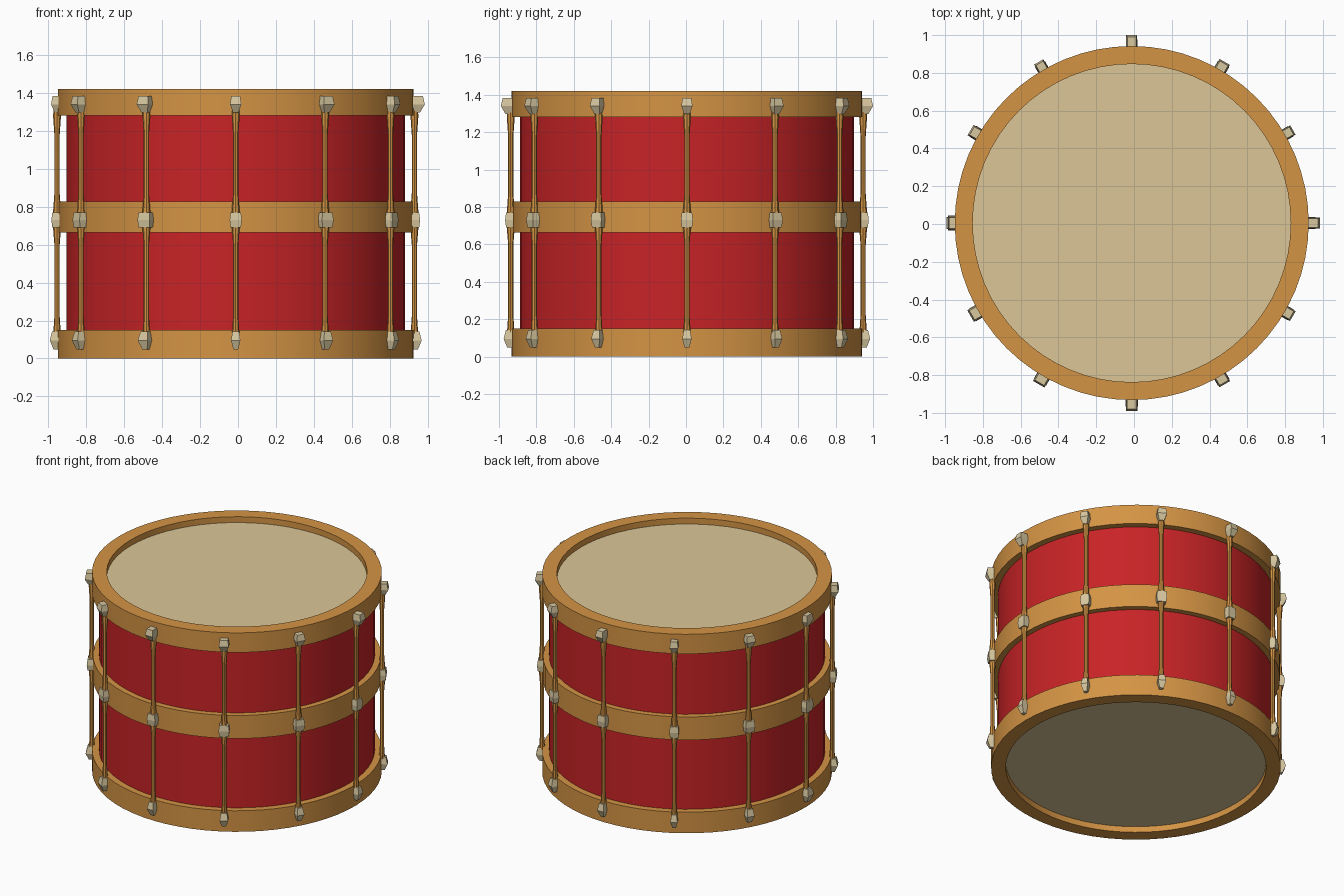
import bpy, bmesh, math, random
from mathutils import Matrix, Vector

if "Cube" in bpy.data.objects:
    bpy.data.objects.remove(bpy.data.objects["Cube"])

random.seed(4)
CX, CY = -0.012, 0.005          # drum axis
SIDES = 64


def material(name, r, g, b):
    lin = [((c / 255 + 0.055) / 1.055) ** 2.4 for c in (r, g, b)]
    m = bpy.data.materials.new(name)
    m.diffuse_color = (*lin, 1)
    m.use_nodes = True
    m.node_tree.nodes["Principled BSDF"].inputs["Base Color"].default_value = m.diffuse_color
    return m


RED = material("red shell", 200, 35, 38)
WOOD = material("golden wood", 212, 148, 68)
SKIN = material("cream skin", 219, 198, 150)
LUG = material("pale lug", 216, 200, 160)


def add_object(name, bm, mat, smooth=True):
    bmesh.ops.recalc_face_normals(bm, faces=bm.faces)
    me = bpy.data.meshes.new(name)
    bm.to_mesh(me)
    bm.free()
    me.materials.append(mat)
    ob = bpy.data.objects.new(name, me)
    bpy.context.collection.objects.link(ob)
    if smooth:
        bpy.context.view_layer.objects.active = ob
        ob.select_set(True)
        bpy.ops.object.shade_smooth_by_angle(angle=math.radians(35))
        ob.select_set(False)
    return ob


def lathe(name, profile, mat, closed=False, centre=(CX, CY), sides=SIDES):
    """Spin an (r, z) profile about a vertical axis."""
    bm = bmesh.new()
    rings = []
    for r, z in profile:
        rings.append([bm.verts.new((centre[0] + r * math.cos(2 * math.pi * k / sides),
                                    centre[1] + r * math.sin(2 * math.pi * k / sides), z))
                      for k in range(sides)])
    pairs = list(zip(rings, rings[1:]))
    if closed:
        pairs.append((rings[-1], rings[0]))
    else:
        bm.faces.new(rings[0])
        bm.faces.new(rings[-1])
    for a, b in pairs:
        for k in range(sides):
            n = (k + 1) % sides
            bm.faces.new((a[k], a[n], b[n], b[k]))
    return add_object(name, bm, mat)


def hoop(name, r_in, r_out, z0, z1):
    return lathe(name, [(r_in, z0), (r_out, z0), (r_out, z1), (r_in, z1)], WOOD, closed=True)


# Shell, skins and hoops
lathe("shell", [(0.892, 0.06), (0.892, 1.36)], RED)
lathe("top_skin", [(0.86, 1.34), (0.86, 1.378)], SKIN)
lathe("bottom_skin", [(0.86, 0.042), (0.86, 0.08)], SKIN)
hoop("top_hoop", 0.842, 0.937, 1.28, 1.42)
hoop("middle_hoop", 0.87, 0.932, 0.663, 0.828)
hoop("bottom_hoop", 0.842, 0.937, 0.0, 0.15)


def lug(name, angle, z, reach, width, height, top, bottom):
    """Chunky faceted block whose ends narrow by the top / bottom factors."""
    bm = bmesh.new()
    bmesh.ops.create_cube(bm, size=1)
    bmesh.ops.subdivide_edges(bm, edges=[e for e in bm.edges
                              if abs(e.verts[0].co.z - e.verts[1].co.z) > 0.5], cuts=1)
    inner = 0.92
    for v in bm.verts:
        s = top if v.co.z > 0.1 else bottom if v.co.z < -0.1 else 1
        depth = (v.co.x + 0.5) * (0.35 + 0.65 * s)
        v.co = Vector((inner + depth * (reach - inner), v.co.y * width * s, v.co.z * height))
    place = Matrix.Translation((CX, CY, z)) @ Matrix.Rotation(angle, 4, 'Z')
    bmesh.ops.transform(bm, matrix=place, verts=bm.verts)
    return add_object(name, bm, LUG, smooth=False)


# Tension rods with a lug on each hoop
top_reach = {0: 0.997, 3: 0.995, 6: 0.973, 9: 0.995}
for i in range(12):
    a = i * math.pi / 6
    pos = (CX + 0.942 * math.cos(a), CY + 0.942 * math.sin(a))
    lathe(f"rod_{i}", [(0.012, 0.07), (0.02, 0.13), (0.014, 0.22), (0.014, 0.60), (0.022, 0.70),
                       (0.022, 0.76), (0.014, 0.87), (0.014, 1.18), (0.021, 1.28), (0.014, 1.36)],
          WOOD, centre=pos, sides=8)
    w = random.uniform(0.055, 0.075)
    lug(f"top_lug_{i}", a, 1.34, top_reach.get(i, 0.985), w, 0.085, 0.8, 0.5)
    lug(f"middle_lug_{i}", a, 0.73, 0.972, w + 0.005, 0.08, 0.85, 0.85)
    lug(f"bottom_lug_{i}", a, 0.095, 0.98, w - 0.01, 0.095, 0.7, 0.5)
